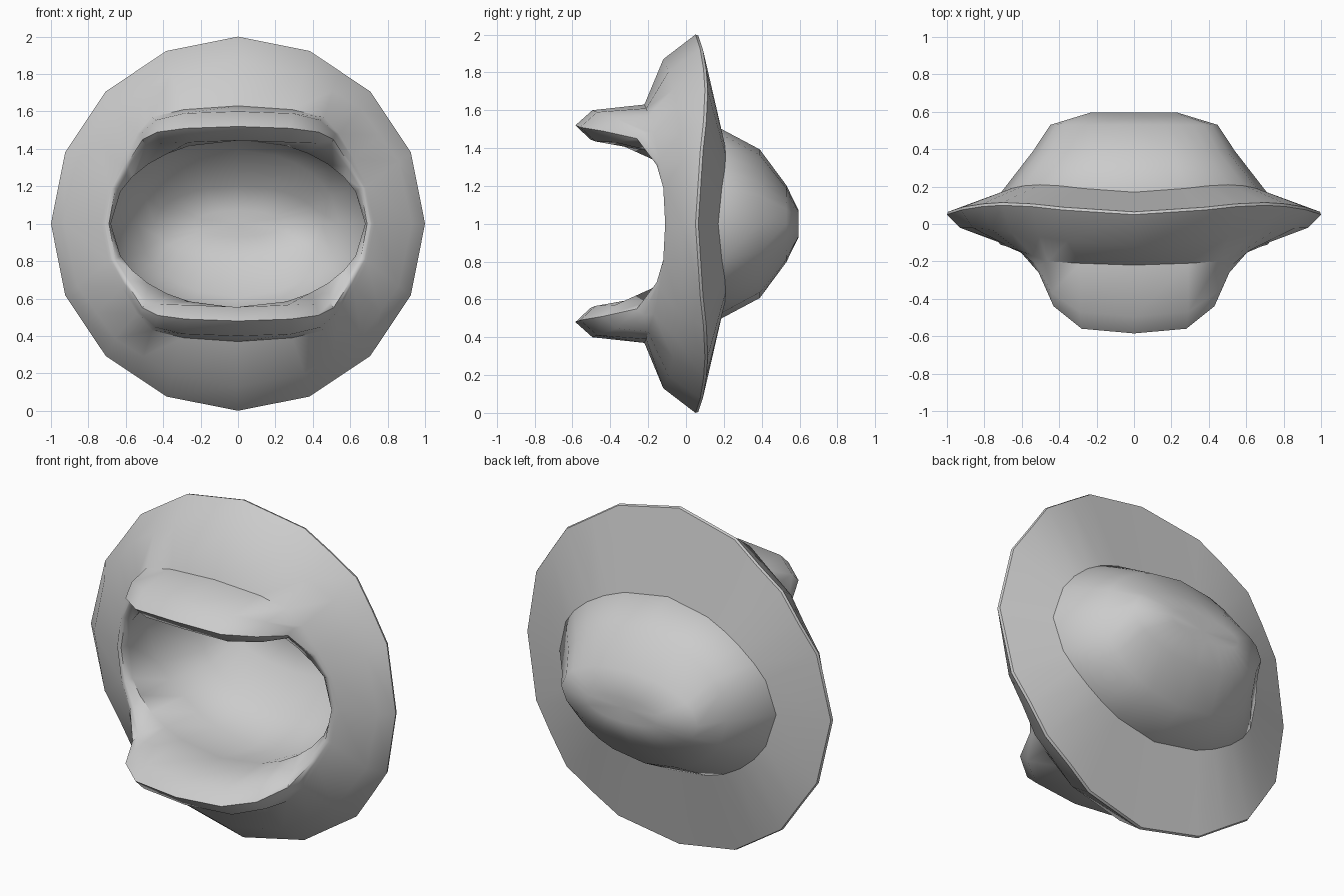
import bpy, bmesh
from math import sin, cos, radians, pi
from mathutils import Vector

cube = bpy.data.objects.get("Cube")
if cube:
    bpy.data.objects.remove(cube)

grey = bpy.data.materials.new("plain grey")
grey.use_nodes = True
colour = (0.6, 0.6, 0.6, 1)
grey.diffuse_color = colour
grey.node_tree.nodes["Principled BSDF"].inputs["Base Color"].default_value = colour

# Columns of one quadrant, from the side (0) up to the top (90 degrees)
step = 22.5
columns = [0, step, 1.5 * step, 2 * step, 2.5 * step, 3 * step, 90]


def ellipse(width, height, depth, sides=False):
    """Quadrant of an ellipse; depth is a function of angle."""
    points = []
    for degrees in columns:
        a = radians(degrees)
        r = cos(pi / 16) / cos(radians(degrees % step) - pi / 16) if sides else 1
        points.append(Vector((width * r * cos(a), depth(a), height * r * sin(a))))
    return points


def scaled(ring, width, height, depth):
    return [Vector((p.x * width, depth, p.z * height)) for p in ring]


def shifted(ring, dx, dy, dz):
    """Swell the lip, fading out toward the corners of the mouth."""
    fade = [0, 0, 0.1, 0.4, 0.8, 1, 1]
    return [p + Vector((dx if p.x else 0, dy * f, dz * f)) for p, f in zip(ring, fade)]


def full_loop(quadrant):
    """Mirror a quadrant into a closed loop."""
    half = quadrant + [Vector((-p.x, p.y, p.z)) for p in quadrant[-2::-1]]
    return half + [Vector((p.x, p.y, -p.z)) for p in half[-2:0:-1]]


def loft(name, rings, pole=None):
    bm = bmesh.new()
    lift = Vector((0, 0, 1))
    loops = [[bm.verts.new(p + lift) for p in full_loop(r)] for r in rings]
    n = len(loops[0])
    for a, b in zip(loops, loops[1:]):
        for i in range(n):
            j = (i + 1) % n
            bm.faces.new((a[i], a[j], b[j], b[i]))
    if pole:
        tip = bm.verts.new(Vector(pole) + lift)
        for i in range(n):
            bm.faces.new((loops[-1][i], loops[-1][(i + 1) % n], tip))
    mesh = bpy.data.meshes.new(name)
    bm.to_mesh(mesh)
    bm.free()
    mesh.materials.append(grey)
    obj = bpy.data.objects.new(name, mesh)
    bpy.context.collection.objects.link(obj)
    bpy.ops.object.select_all(action='DESELECT')
    obj.select_set(True)
    bpy.context.view_layer.objects.active = obj
    bpy.ops.object.shade_smooth_by_angle(angle=radians(50))


# Flared rim and the shoulder in front of it
rim = ellipse(1, 1, lambda a: 0.05 + 0.05 * sin(2 * a) ** 2, True)
shoulder = ellipse(0.93, 0.87, lambda a: -0.02 - 0.1 * sin(a) ** 4, True)

# Root and tip of the projecting lips
lip_root = [Vector(p) for p in (
    (0.73, -0.09, 0), (0.69, -0.11, 0.2), (0.62, -0.14, 0.34), (0.54, -0.17, 0.48),
    (0.46, -0.2, 0.57), (0.29, -0.21, 0.61), (0, -0.22, 0.63))]
lip_tip = [Vector(p) for p in (
    (0.705, -0.11, 0), (0.67, -0.12, 0.19), (0.6, -0.155, 0.31), (0.51, -0.26, 0.45),
    (0.43, -0.44, 0.49), (0.28, -0.56, 0.51), (0, -0.585, 0.52))]
lip_outer = shifted(lip_tip, 0.01, 0.09, 0.08)
lip_inner = shifted(lip_tip, -0.015, 0.08, -0.075)

# Throat and bowl
throat = ellipse(0.68, 0.45, lambda a: -0.05 - 0.11 * sin(a))
join = ellipse(0.71, 0.51, lambda a: 0.17 + 0.04 * sin(2 * a) ** 2)
bowl = [scaled(join, 0.76, 0.77, 0.39), scaled(join, 0.63, 0.4, 0.53),
        scaled(join, 0.33, 0.14, 0.595)]

loft("lipped_bowl", [rim, shoulder, lip_root, lip_outer, lip_tip, lip_inner,
                     throat, join] + bowl, (0, 0.57, 0))

# Back of the flange, with its thin edge
back_edge = [Vector((p.x * 0.995, p.y + 0.015, p.z * 0.995)) for p in rim]
loft("back_flange", [join, back_edge, rim])
